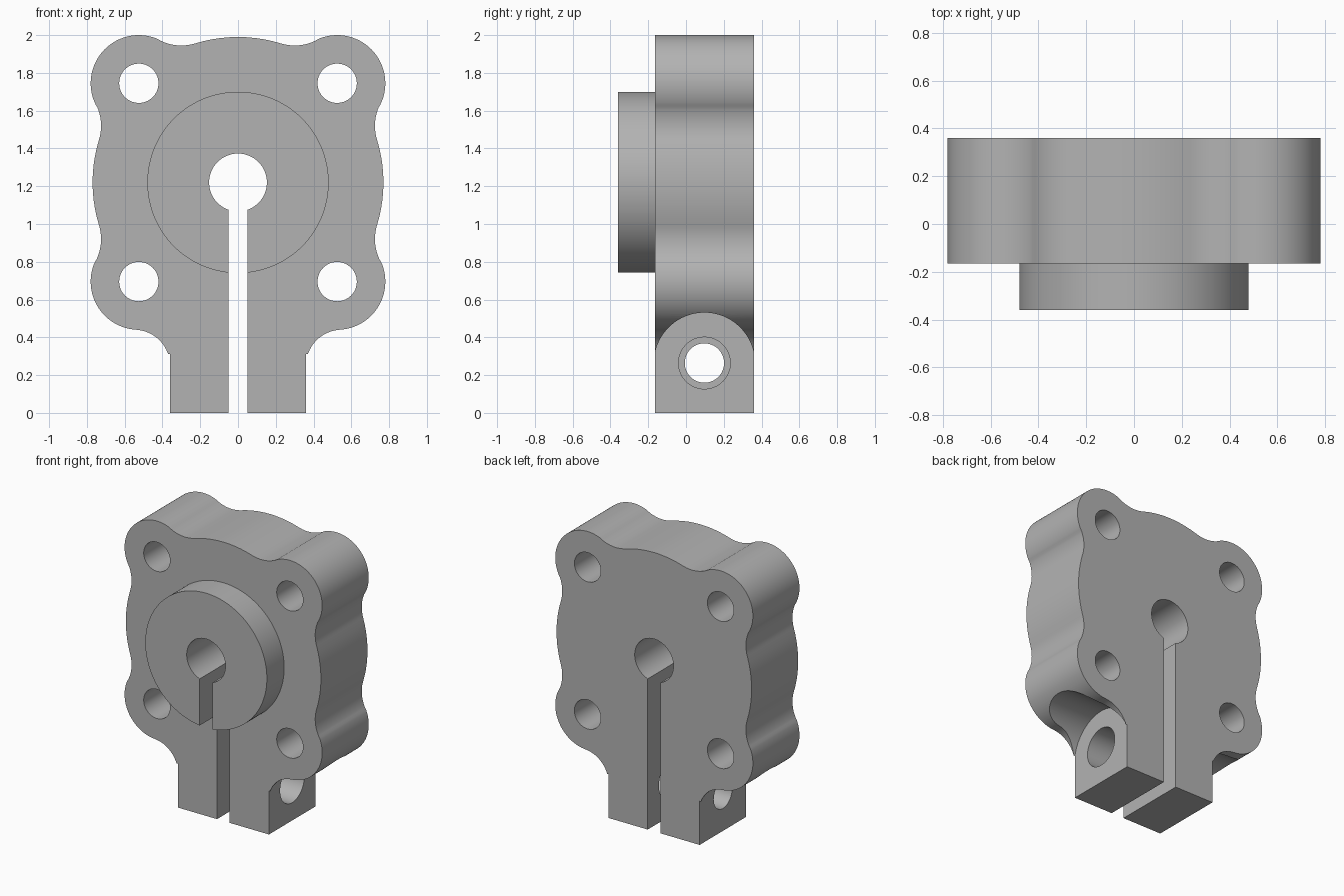
import bpy
import bmesh
from math import atan2, cos, sin, tau, pi, ceil
from mathutils import Matrix, Vector

if "Cube" in bpy.data.objects:
    bpy.data.objects.remove(bpy.data.objects["Cube"], do_unlink=True)

FRONT, BACK, BOSS_FRONT = -0.165, 0.36, -0.36
MID_Y = (FRONT + BACK) / 2
BORE_Z = 1.22
BOLT = 0.525          # bolt offset from the bore, both ways
EAR_X, EAR_Z = 0.36, 0.264

grey = bpy.data.materials.new("machined grey")
grey.use_nodes = True
COLOUR = (0.45, 0.45, 0.45, 1)
grey.diffuse_color = COLOUR
grey.node_tree.nodes["Principled BSDF"].inputs["Base Color"].default_value = COLOUR


def add_object(name, bm):
    bmesh.ops.recalc_face_normals(bm, faces=bm.faces[:])
    mesh = bpy.data.meshes.new(name)
    bm.to_mesh(mesh)
    bm.free()
    mesh.materials.append(grey)
    obj = bpy.data.objects.new(name, mesh)
    bpy.context.collection.objects.link(obj)
    return obj


def cylinder(name, axis, centre, radius, length, sides=96):
    bm = bmesh.new()
    turn = Matrix.Rotation(pi / 2, 4, "X" if axis == "y" else "Y")
    bmesh.ops.create_cone(bm, cap_ends=True, segments=sides, radius1=radius,
                          radius2=radius, depth=length,
                          matrix=Matrix.Translation(centre) @ turn)
    return add_object(name, bm)


def box(name, centre, size):
    bm = bmesh.new()
    bmesh.ops.create_cube(bm, size=1, matrix=Matrix.Translation(centre)
                          @ Matrix.Diagonal((*size, 1)))
    return add_object(name, bm)


def combine(target, tool, operation="DIFFERENCE"):
    mod = target.modifiers.new(operation, "BOOLEAN")
    mod.operation, mod.solver, mod.object = operation, "EXACT", tool
    bpy.context.view_layer.objects.active = target
    bpy.ops.object.modifier_apply(modifier=mod.name)
    bpy.data.objects.remove(tool, do_unlink=True)


def direction(a, b):
    return atan2(b[1] - a[1], b[0] - a[0])


# Right half of the outline: tangent arcs (x, z from bore, radius, convex)
disc = (0, 0, 0.77, True)
arcs = [disc, (0.30, 0.975, 0.25, False), (BOLT, BOLT, 0.255, True),
        (0.975, 0.30, 0.25, False), disc, (0.975, -0.30, 0.25, False),
        (BOLT, -BOLT, 0.255, True), (0.55, -0.97, 0.19, False)]
half = []
for i, (x, z, r, convex) in enumerate(arcs):
    start = direction(arcs[i], arcs[i - 1]) if i else pi / 2
    end = direction(arcs[i], arcs[i + 1]) if i + 1 < len(arcs) else pi
    sweep = (end - start + pi) % tau - pi
    steps = max(4, ceil(abs(sweep) / 0.06))
    for k in range(1 if i else 0, steps + 1):
        a = start + sweep * k / steps
        half.append((x + r * cos(a), BORE_Z + z + r * sin(a)))
half.append((EAR_X, 0))
outline = half + [(-x, z) for x, z in reversed(half[1:])]

# Flange body with two clamp ears
bm = bmesh.new()
face = bm.faces.new([bm.verts.new((x, FRONT, z)) for x, z in outline])
extruded = bmesh.ops.extrude_face_region(bm, geom=[face])
verts = [v for v in extruded["geom"] if isinstance(v, bmesh.types.BMVert)]
bmesh.ops.translate(bm, verts=verts, vec=Vector((0, BACK - FRONT, 0)))
body = add_object("clamp_flange", bm)

# Raised front boss, sunk into the body
boss_back = 0.1
combine(body, cylinder("boss", "y", (0, (BOSS_FRONT + boss_back) / 2, BORE_Z),
                       0.48, boss_back - BOSS_FRONT, 128), "UNION")

# Bore, clamp slot and bolt holes
combine(body, cylinder("bore", "y", (0, 0, BORE_Z), 0.153, 2))
combine(body, box("slot", (0, 0, BORE_Z / 2 - 0.1), (0.1, 2, BORE_Z + 0.2)))
for sx in (-1, 1):
    for sz in (-1, 1):
        combine(body, cylinder("bolt_hole", "y",
                               (sx * BOLT, 0, BORE_Z + sz * BOLT), 0.104, 2, 64))

# Round spot faces over the ears, and the clamp screw holes
for side, radius in ((1, 0.137), (-1, 0.104)):
    combine(body, cylinder("spot_face", "x",
                           (side * (EAR_X + 0.5), MID_Y, EAR_Z), 0.267, 1, 128))
    combine(body, cylinder("screw_hole", "x",
                           (side * 0.3, MID_Y, EAR_Z), radius, 0.6, 64))

# Smooth curved walls, crisp edges
bpy.ops.object.select_all(action="DESELECT")
body.select_set(True)
bpy.context.view_layer.objects.active = body
bpy.ops.object.shade_smooth_by_angle(angle=0.5)
